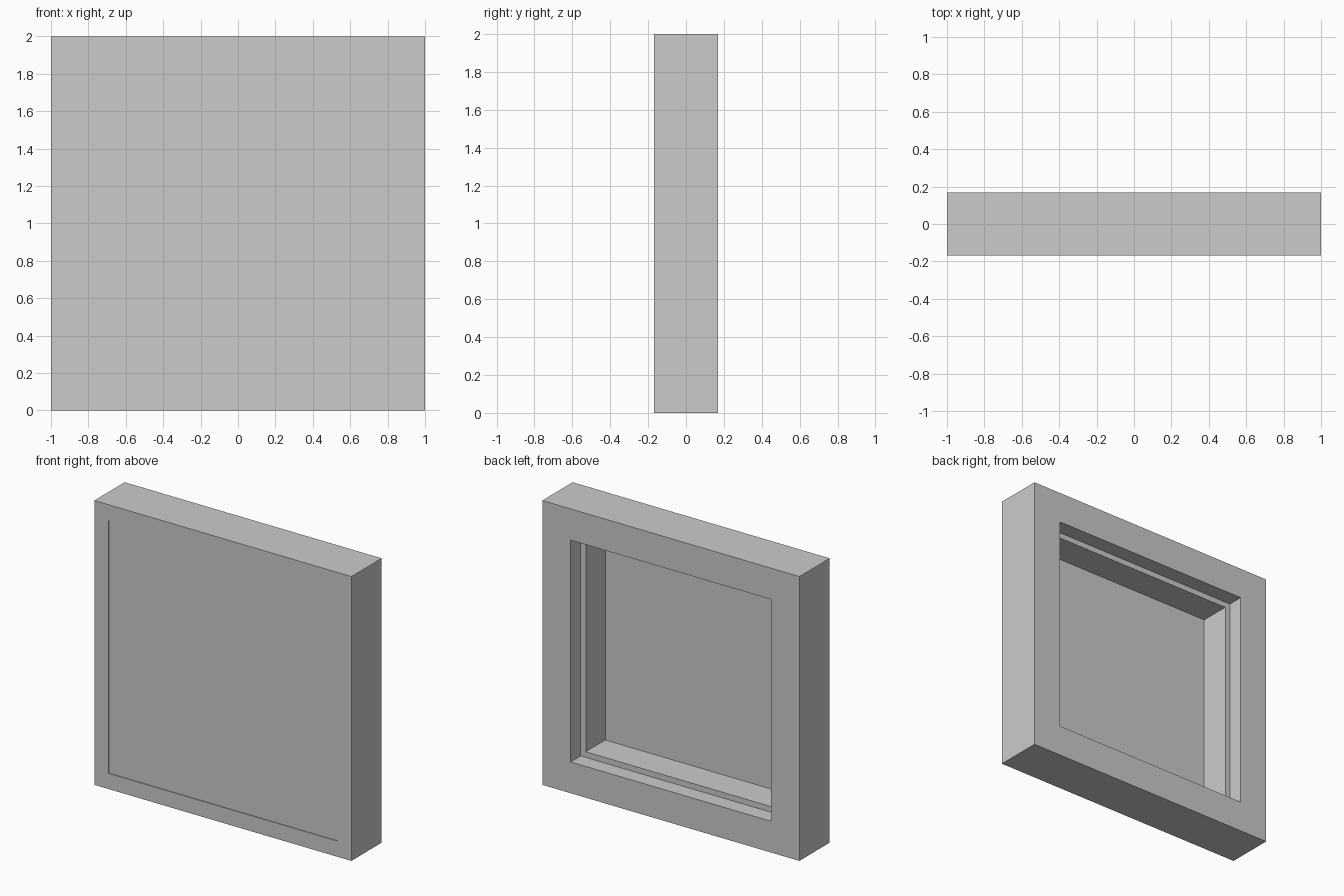
import bpy, bmesh

if "Cube" in bpy.data.objects:
    bpy.data.objects.remove(bpy.data.objects["Cube"])

# Frame cross-section: (inset from outer edge, y)
PROFILE = [(0, -0.168), (0.11, -0.168), (0.11, -0.16), (0.26, -0.16),
           (0.26, 0.057), (0.22, 0.057), (0.22, 0.168), (0, 0.168)]
CORNERS = [(-1, -1), (1, -1), (1, 1), (-1, 1)]


def make_object(name, bm):
    bmesh.ops.recalc_face_normals(bm, faces=bm.faces)
    mesh = bpy.data.meshes.new(name)
    bm.to_mesh(mesh)
    bm.free()
    obj = bpy.data.objects.new(name, mesh)
    bpy.context.collection.objects.link(obj)
    return obj


# Mitred frame: profile swept around the four corners
bm = bmesh.new()
rings = [[bm.verts.new((sx * (1 - i), y, 1 + sz * (1 - i))) for i, y in PROFILE]
         for sx, sz in CORNERS]
n = len(PROFILE)
for k in range(4):
    a, b = rings[k], rings[(k + 1) % 4]
    for j in range(n):
        m = (j + 1) % n
        bm.faces.new((a[j], b[j], b[m], a[m]))
make_object("frame", bm)

# Thin panel set just behind the front face
bm = bmesh.new()
bm.faces.new([bm.verts.new((sx * 0.89, -0.163, 1 + sz * 0.89)) for sx, sz in CORNERS])
panel = make_object("panel", bm)
if panel.data.polygons[0].normal.y > 0:
    panel.data.flip_normals()
